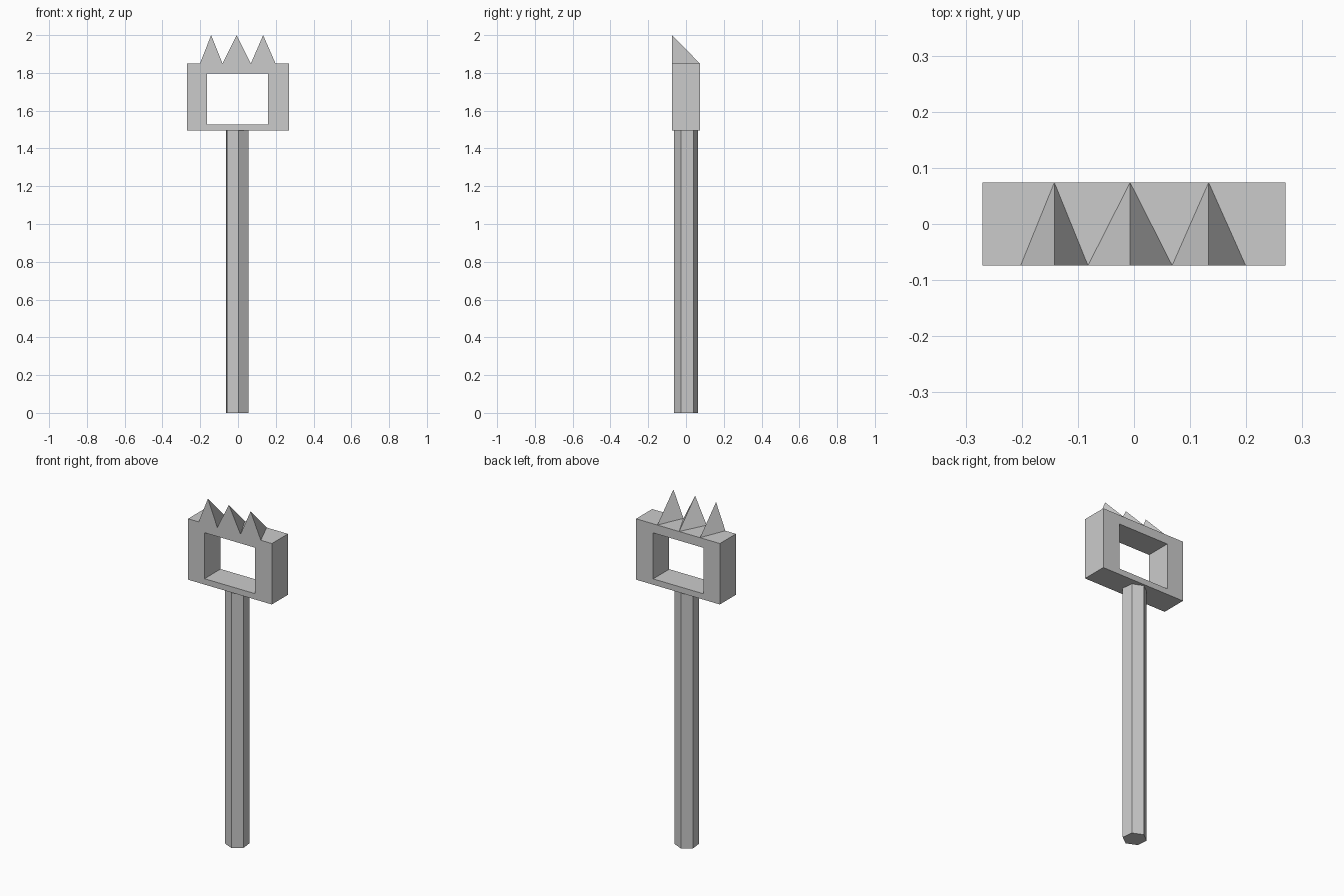
import bpy, bmesh
from math import radians, cos, sin

if "Cube" in bpy.data.objects:
    bpy.data.objects.remove(bpy.data.objects["Cube"])

FRONT, BACK = -0.074, 0.074


def make_object(name, verts, faces):
    bm = bmesh.new()
    vs = [bm.verts.new(v) for v in verts]
    for f in faces:
        bm.faces.new([vs[i] for i in f])
    bmesh.ops.recalc_face_normals(bm, faces=bm.faces[:])
    mesh = bpy.data.meshes.new(name)
    bm.to_mesh(mesh)
    bm.free()
    obj = bpy.data.objects.new(name, mesh)
    bpy.context.collection.objects.link(obj)
    return obj


def rect(x0, x1, z0, z1, y):
    return [(x0, y, z0), (x1, y, z0), (x1, y, z1), (x0, y, z1)]


# Handle: slightly turned six-sided shaft
N, R, CX, TOP = 6, 0.065, -0.005, 1.494
ring = [(CX + R * cos(a), R * sin(a)) for a in (radians(36.5 + 60 * i) for i in range(N))]
verts = [(x, y, z) for z in (0, TOP) for x, y in ring]
faces = [(i, (i + 1) % N, N + (i + 1) % N, N + i) for i in range(N)]
make_object("handle", verts, faces + [tuple(range(N)), tuple(range(N, 2 * N))])

# Head: rectangular frame with an open window
outer = (-0.27, 0.27, 1.494, 1.849)
inner = (-0.164, 0.16, 1.528, 1.796)
loops = [rect(*outer, FRONT), rect(*inner, FRONT), rect(*inner, BACK), rect(*outer, BACK)]
verts = [v for loop in loops for v in loop]
faces = []
for a in range(4):
    b = (a + 1) % 4
    for i in range(4):
        j = (i + 1) % 4
        faces.append((a * 4 + i, a * 4 + j, b * 4 + j, b * 4 + i))
make_object("head_frame", verts, faces)

# Teeth: upright front triangle tapering down to a point at the back
for n, (left, tip, right) in enumerate([(-0.202, -0.142, -0.082),
                                        (-0.082, -0.007, 0.068),
                                        (0.068, 0.133, 0.199)], 1):
    base = outer[3]
    verts = [(left, FRONT, base), (right, FRONT, base), (tip, BACK, base), (tip, FRONT, 2.0)]
    make_object(f"tooth_{n}", verts, [(0, 1, 2), (0, 1, 3), (1, 2, 3), (2, 0, 3)])
